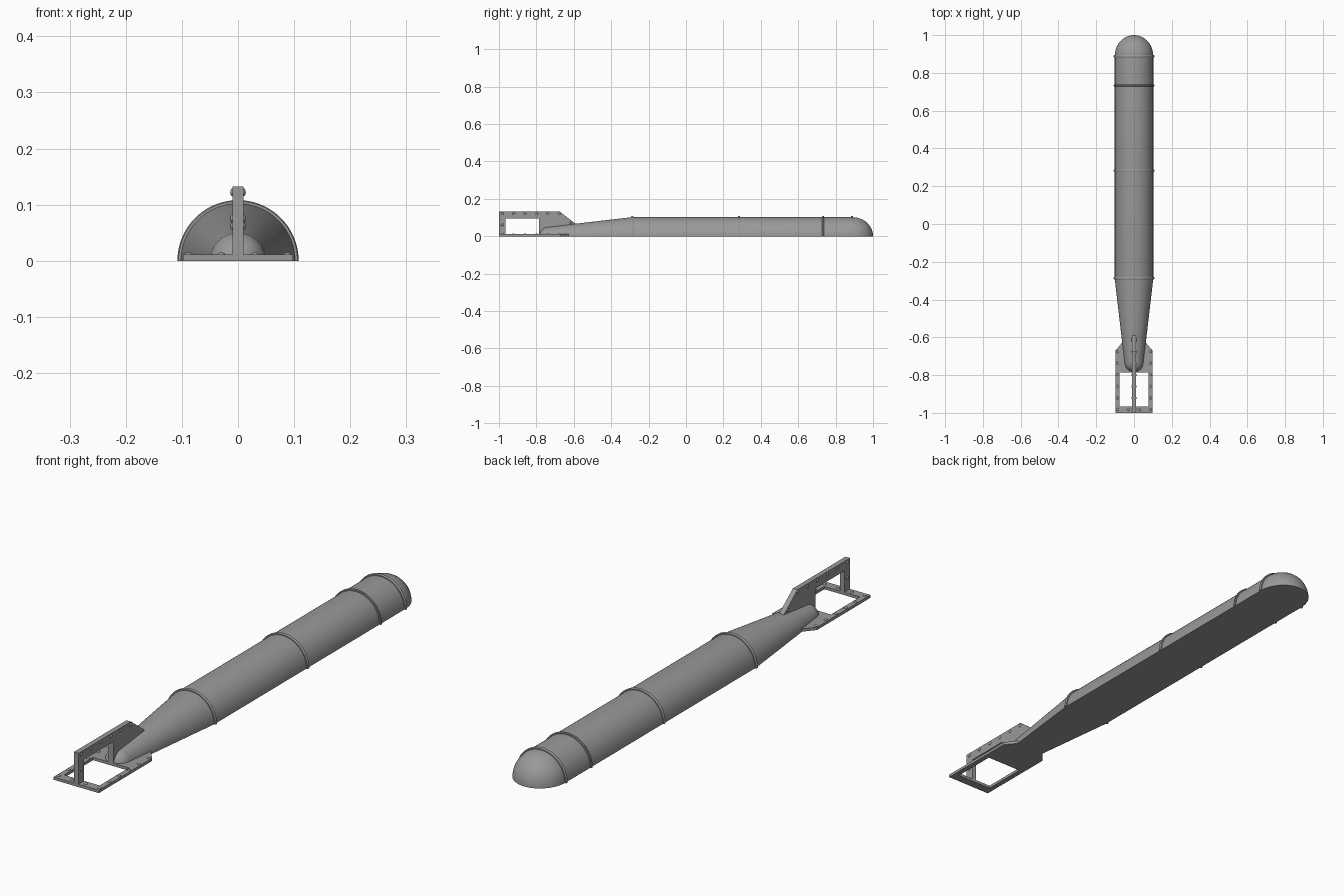
import bpy, bmesh, math
from mathutils import Vector, Matrix

cube = bpy.data.objects.get("Cube")
if cube:
    bpy.data.objects.remove(cube, do_unlink=True)

steel = bpy.data.materials.new("grey steel")
steel.use_nodes = True
colour = (0.32, 0.32, 0.32, 1)
steel.diffuse_color = colour
steel.node_tree.nodes["Principled BSDF"].inputs["Base Color"].default_value = colour


def finish(name, bm, smooth=False):
    bmesh.ops.recalc_face_normals(bm, faces=bm.faces[:])
    mesh = bpy.data.meshes.new(name)
    bm.to_mesh(mesh)
    bm.free()
    mesh.materials.append(steel)
    obj = bpy.data.objects.new(name, mesh)
    bpy.context.collection.objects.link(obj)
    if smooth:
        bpy.ops.object.select_all(action='DESELECT')
        obj.select_set(True)
        bpy.context.view_layer.objects.active = obj
        bpy.ops.object.shade_smooth_by_angle(angle=math.radians(35))
    return obj


def half_turned(name, profile, closed=False):
    """Turn (radius, y) points half way round the long axis and cap the flat side."""
    bm = bmesh.new()
    verts = [bm.verts.new((r, y, 0)) for r, y in profile]
    edges = [bm.edges.new(pair) for pair in zip(verts, verts[1:])]
    if closed:
        edges.append(bm.edges.new((verts[-1], verts[0])))
    bmesh.ops.spin(bm, geom=verts + edges, cent=(0, 0, 0), axis=(0, -1, 0),
                   angle=math.pi, steps=48)
    bmesh.ops.remove_doubles(bm, verts=bm.verts[:], dist=1e-5)
    rim = [e for e in bm.edges if e.is_boundary]
    bmesh.ops.holes_fill(bm, edges=rim, sides=0)
    return finish(name, bm, True)


def plate(name, loops, thickness):
    """Extrude a flat outline, with any further loops as openings."""
    bm = bmesh.new()
    edges = []
    for loop in loops:
        vs = [bm.verts.new(p) for p in loop]
        edges += [bm.edges.new((vs[i - 1], vs[i])) for i in range(len(vs))]
    bmesh.ops.triangle_fill(bm, use_beauty=True, edges=edges)
    out = bmesh.ops.extrude_face_region(bm, geom=bm.faces[:])
    moved = [v for v in out["geom"] if isinstance(v, bmesh.types.BMVert)]
    bmesh.ops.translate(bm, verts=moved, vec=Vector(thickness))
    return finish(name, bm)


def rivets(name, points, scale):
    bm = bmesh.new()
    for p in points:
        bmesh.ops.create_uvsphere(bm, u_segments=12, v_segments=8, radius=0.007,
                                  matrix=Matrix.Translation(p) @ Matrix.Diagonal((*scale, 1)))
    return finish(name, bm, True)


# Hull: rounded tail tip, tail cone, straight barrel, domed nose
R, TIP = 0.102, 0.05
quarter = [math.pi / 2 * i / 12 for i in range(13)]
profile = [(TIP * math.sin(a), -0.735 - TIP * math.cos(a)) for a in quarter]
profile += [(R, -0.29), (R, 0.89)]
profile += [(R * math.cos(a), 0.89 + 0.11 * math.sin(a)) for a in quarter[1:]]
half_turned("hull", profile)

# Raised joint bands
for i, (y, w) in enumerate([(-0.287, 0.006), (0.283, 0.006), (0.733, 0.005), (0.888, 0.006)]):
    half_turned(f"joint_band_{i + 1}",
                [(0.098, y - w), (0.106, y - w), (0.108, y - w / 2),
                 (0.108, y + w / 2), (0.106, y + w), (0.098, y + w)], closed=True)

# Flat tail fin with a rectangular opening
side = [(0.098, -1), (0.098, -0.67), (0.06, -0.625)]
outline = [(x, y, 0) for x, y in side] + [(-x, y, 0) for x, y in reversed(side)]
opening = [(sx * 0.077, y, 0) for sx, y in
           [(1, -0.965), (1, -0.785), (-1, -0.785), (-1, -0.965)]]
plate("horizontal_fin", [outline, opening], (0, 0, 0.011))

# Upright tail fin, open behind the tail tip
upright = [(-1, 0), (-1, 0.132), (-0.675, 0.132), (-0.59, 0.066), (-0.59, 0),
           (-0.785, 0), (-0.785, 0.095), (-0.965, 0.095), (-0.965, 0)]
plate("vertical_fin", [[(-0.01, y, z) for y, z in upright]], (0.02, 0, 0))

# Rivets along the fin edges
rows = [-0.982 + 0.061 * i for i in range(6)]
flat = [(s * 0.088, y, 0.011) for s in (-1, 1) for y in rows]
flat += [(s * 0.03, -0.982, 0.011) for s in (-1, 1)]
rivets("horizontal_fin_rivets", flat, (1, 1, 0.55))
spots = [(y, 0.122) for y in rows] + [(-0.982, 0.062), (-0.615, 0.075)]
rivets("vertical_fin_rivets", [(s * 0.01, y, z) for s in (-1, 1) for y, z in spots],
       (0.55, 1, 1))
